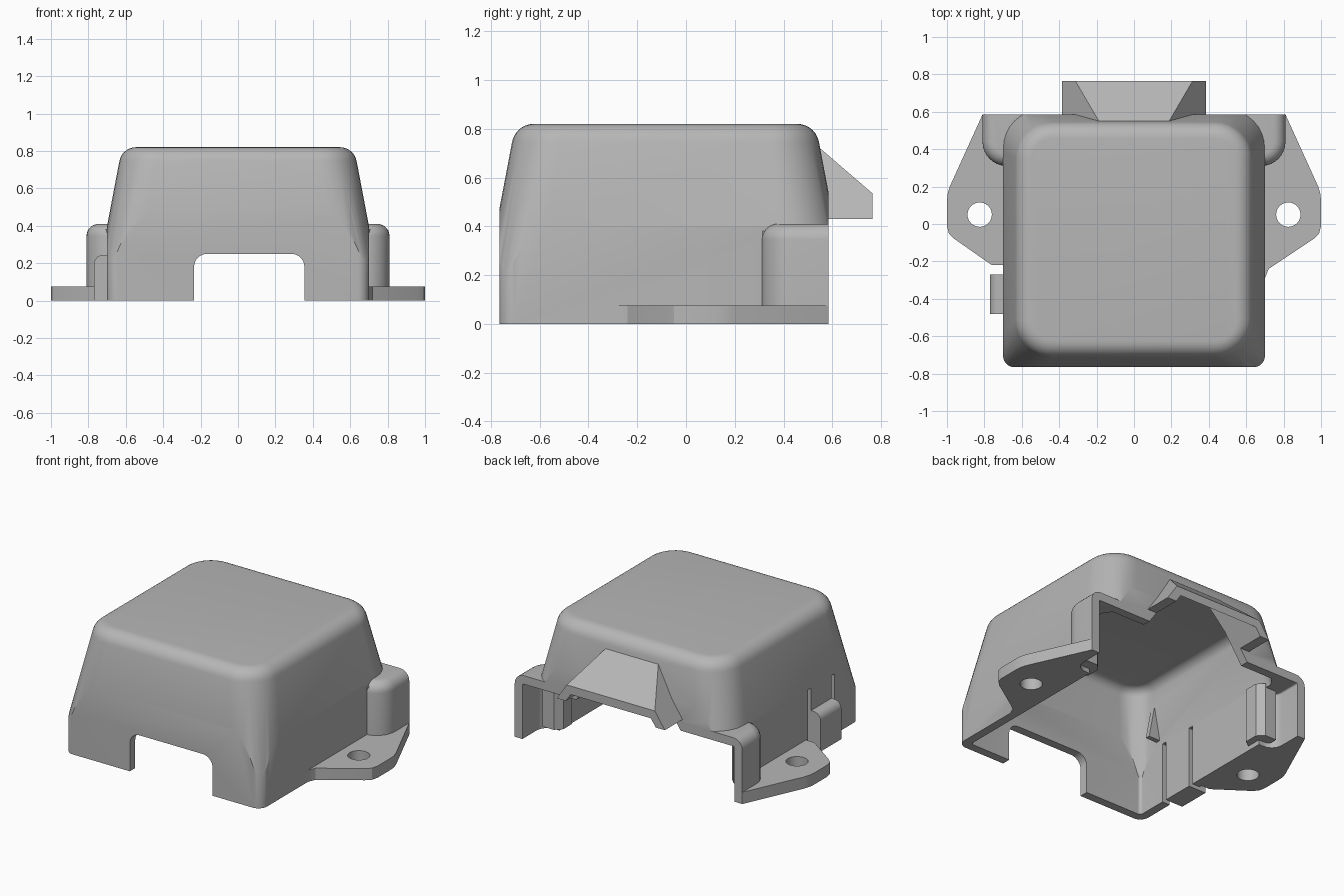
import bpy, bmesh, math
from mathutils import Vector

if "Cube" in bpy.data.objects:
    bpy.data.objects.remove(bpy.data.objects["Cube"], do_unlink=True)

WALL = 0.055
SLOPE = 0.19

grey = bpy.data.materials.new("plain_grey")
grey.use_nodes = True
colour = (0.47, 0.47, 0.47, 1)
grey.diffuse_color = colour
grey.node_tree.nodes["Principled BSDF"].inputs["Base Color"].default_value = colour


def finish(name, bm):
    bmesh.ops.recalc_face_normals(bm, faces=bm.faces)
    mesh = bpy.data.meshes.new(name)
    bm.to_mesh(mesh)
    bm.free()
    mesh.materials.append(grey)
    obj = bpy.data.objects.new(name, mesh)
    bpy.context.collection.objects.link(obj)
    return obj


def rounded_rect(x, y0, y1, r, z, seg=8):
    """Ring of points around a rounded rectangle centred on x = 0."""
    ring = []
    corners = [(x - r, y1 - r), (r - x, y1 - r), (r - x, y0 + r), (x - r, y0 + r)]
    for k, (cx, cy) in enumerate(corners):
        for i in range(seg + 1):
            a = math.pi / 2 * (k + i / seg)
            ring.append((cx + r * math.cos(a), cy + r * math.sin(a), z))
    return ring


def loft(name, rings):
    bm = bmesh.new()
    loops = [[bm.verts.new(p) for p in ring] for ring in rings]
    n = len(loops[0])
    for a, b in zip(loops, loops[1:]):
        for i in range(n):
            j = (i + 1) % n
            bm.faces.new((a[i], a[j], b[j], b[i]))
    bm.faces.new(loops[0])
    bm.faces.new(loops[-1])
    return finish(name, bm)


def box(name, x0, x1, y0, y1, z0, z1):
    return hull(name, [(x, y, z) for x in (x0, x1) for y in (y0, y1) for z in (z0, z1)])


def hull(name, points):
    bm = bmesh.new()
    for p in points:
        bm.verts.new(p)
    bmesh.ops.convex_hull(bm, input=bm.verts)
    bmesh.ops.dissolve_limit(bm, angle_limit=0.001, verts=bm.verts, edges=bm.edges)
    return finish(name, bm)


def combine(target, tool, operation):
    """Apply an exact boolean and discard the tool."""
    mod = target.modifiers.new("join", 'BOOLEAN')
    mod.operation, mod.solver, mod.object = operation, 'EXACT', tool
    graph = bpy.context.evaluated_depsgraph_get()
    mesh = bpy.data.meshes.new_from_object(target.evaluated_get(graph))
    target.modifiers.clear()
    target.data = mesh
    bpy.data.objects.remove(tool, do_unlink=True)


def round_over(x, y0, y1, r, fillet, top, start, seg=7):
    """Rings that roll a wall over into a flat top."""
    rings = []
    for i in range(seg + 1):
        t = start + (math.pi / 2 - start) * i / seg
        d = fillet * (math.cos(start) - math.cos(t))
        z = top - fillet + fillet * math.sin(t)
        rings.append(rounded_rect(x - d, y0 + d, y1 - d, max(r - d, 0.01), z))
    return rings


def body(name, d, bottom):
    """Straight box trimmed by a tapered, softly rounded cap."""
    base_r = max(0.06 - d, 0.02)
    solid = loft(name, [rounded_rect(0.70 - d, d - 0.765, 0.585 - d, base_r, z)
                        for z in (bottom, 1.0)])
    fillet, angle = 0.09 - d / 2, math.atan(SLOPE)
    r = 0.2 - d
    top = 0.82 - d
    rise = top - fillet + fillet * math.sin(angle)
    drop = (rise + 0.2) * SLOPE
    lean = (0.747 - rise) * SLOPE - d
    x, y0, y1 = 0.634 + lean, -0.713 - lean, 0.545 + lean
    rings = [rounded_rect(x + drop, y0 - drop, y1 + drop, r, -0.2)]
    rings += round_over(x, y0, y1, r, fillet, top, angle)
    combine(solid, loft("cap", rings), 'INTERSECT')
    return solid


def ear_block(name, d, bottom, back):
    """Wide low block whose ends bulge out of the body sides."""
    rings = [rounded_rect(0.81 - d, 0.31 + d, 0.95, 0.13 - d, bottom)]
    rings += round_over(0.81 - d, 0.31 + d, 0.95, 0.13 - d, 0.065 - d, 0.41 - d, 0)
    block = loft(name, rings)
    combine(block, box("trim", -1, 1, back, 2, -1, 1), 'DIFFERENCE')
    return block


def hood_block(name, y0, y1, low, end_z, half):
    """Trapezoid tunnel with a sloping roof; half is its half width at z = 0.43."""
    points = []
    for y in (y0, y1):
        for z in (low, end_z + 0.86 * (0.765 - y)):
            w = half + (0.43 - z) * 0.68
            points += [(w, y, z), (-w, y, z)]
    return hull(name, points)


def extrude(name, outline, z0, z1):
    return loft(name, [[(x, y, z) for x, y in outline] for z in (z0, z1)])


# Outer shell: body, corner ears and rear hood
cover = body("cover", 0, 0)
combine(cover, ear_block("ears", 0, 0, 0.585), 'UNION')
combine(cover, hood_block("hood", 0.5, 0.765, 0.43, 0.535, 0.385), 'UNION')

# Mounting flanges with screw holes
for side, tail in ((1, [(0.72, -0.24), (0.70, -0.29), (0.6, -0.29)]),
                   (-1, [(0.76, -0.22), (0.6, -0.22)])):
    outline = [(0.6, 0.585), (0.81, 0.585), (0.985, 0.2), (0.997, 0.16), (1, 0.12),
               (1, -0.01), (0.99, -0.05), (0.96, -0.08)] + tail
    flange = extrude("flange", [(side * x, y) for x, y in outline], 0, 0.075)
    hole = [(side * 0.825 + 0.065 * math.cos(a), 0.05 + 0.065 * math.sin(a))
            for a in (math.tau * i / 32 for i in range(32))]
    combine(flange, extrude("hole", hole, -0.1, 0.2), 'DIFFERENCE')
    combine(cover, flange, 'UNION')

# Side clip with a rounded outer top edge
clip_profile = [(-0.66, 0), (-0.77, 0)]
for i in range(7):
    a = math.pi / 2 * i / 6
    clip_profile.append((-0.72 - 0.05 * math.cos(a), 0.195 + 0.05 * math.sin(a)))
clip_profile.append((-0.66, 0.245))
combine(cover, loft("clip", [[(x, y, z) for x, z in clip_profile]
                             for y in (-0.48, -0.27)]), 'UNION')

# Hollow inside, open at the bottom and the back
combine(cover, body("cavity", WALL, -0.1), 'DIFFERENCE')
combine(cover, ear_block("ear_cavity", WALL, -0.1, 0.9), 'DIFFERENCE')
combine(cover, hood_block("hood_cavity", 0.45, 0.9, 0.2, 0.48, 0.32), 'DIFFERENCE')

# Front cable notch with rounded upper corners
notch = [(0.355, -0.1)]
for cx, start in ((0.285, 0), (-0.165, math.pi / 2)):
    for i in range(9):
        a = start + math.pi / 2 * i / 8
        notch.append((cx + 0.07 * math.cos(a), 0.18 + 0.07 * math.sin(a)))
notch.append((-0.235, -0.1))
combine(cover, loft("notch", [[(x, y, z) for x, z in notch]
                              for y in (-0.9, -0.6)]), 'DIFFERENCE')

# Relief slots either side of the clip
for y in (-0.51, -0.27):
    combine(cover, box("slot", -0.9, -0.6, y, y + 0.03, -0.1, 0.39), 'DIFFERENCE')

# Inner blocks beside the ears
for s in (1, -1):
    plan = [(0.66, 0.26), (0.6, 0.3), (0.6, 0.39), (0.64, 0.43), (0.72, 0.43), (0.72, 0.34)]
    combine(cover, extrude("inner_block", [(s * x, y) for x, y in plan], 0.03, 0.38), 'UNION')

# Small triangular rib inside the clip wall
rib = [(-0.66, 0.42), (-0.56, 0.42), (-0.61, 0.68)]
combine(cover, hull("rib", [(x, y, z) for x, z in rib for y in (-0.56, -0.53)]), 'UNION')

# Smooth rounded areas, crisp edges
bpy.ops.object.select_all(action='DESELECT')
cover.select_set(True)
bpy.context.view_layer.objects.active = cover
bpy.ops.object.shade_smooth_by_angle(angle=math.radians(25))
